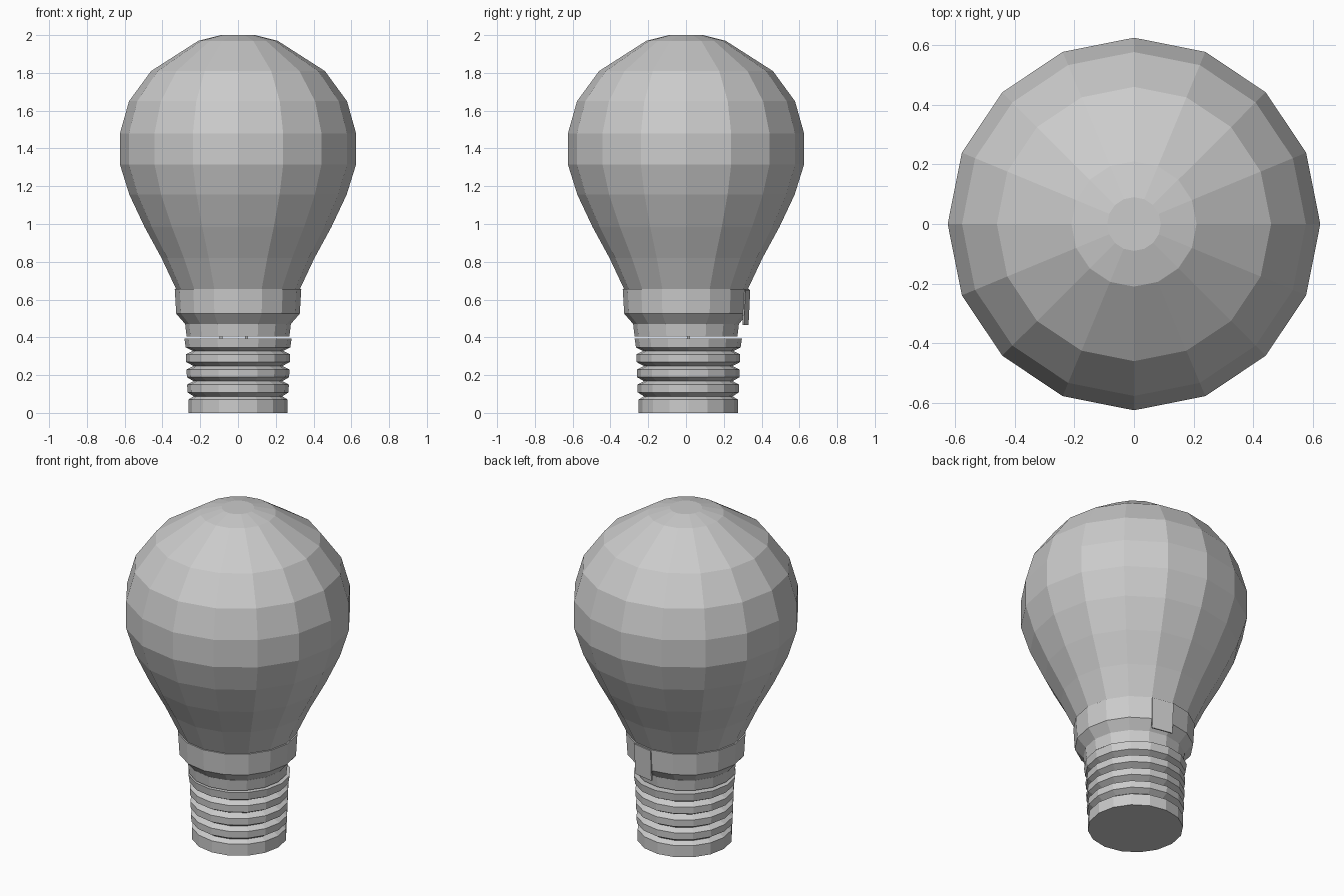
import bpy, bmesh, math

SIDES = 16

cube = bpy.data.objects.get("Cube")
if cube:
    bpy.data.objects.remove(cube, do_unlink=True)

grey = bpy.data.materials.new("plain grey")
grey.use_nodes = True
grey.diffuse_color = (0.6, 0.6, 0.6, 1)
grey.node_tree.nodes["Principled BSDF"].inputs["Base Color"].default_value = grey.diffuse_color


def finish(name, bm):
    bmesh.ops.recalc_face_normals(bm, faces=bm.faces)
    mesh = bpy.data.meshes.new(name)
    bm.to_mesh(mesh)
    bm.free()
    mesh.materials.append(grey)
    obj = bpy.data.objects.new(name, mesh)
    bpy.context.collection.objects.link(obj)
    return obj


def lathe(name, profile, y=0.0):
    """Faceted solid of revolution from (radius, height) pairs, capped at both ends."""
    bm = bmesh.new()
    rings = []
    for r, z in profile:
        rings.append([bm.verts.new((r * math.cos(i * math.tau / SIDES),
                                    y + r * math.sin(i * math.tau / SIDES), z))
                      for i in range(SIDES)])
    for low, high in zip(rings, rings[1:]):
        for i in range(SIDES):
            j = (i + 1) % SIDES
            bm.faces.new((low[i], low[j], high[j], high[i]))
    bm.faces.new(rings[0])
    bm.faces.new(rings[-1])
    return finish(name, bm)


# Glass bulb
lathe("glass_bulb", [(0.325, 0.65), (0.405, 0.82), (0.495, 0.985), (0.575, 1.155),
                     (0.625, 1.315), (0.625, 1.48), (0.577, 1.65), (0.46, 1.81),
                     (0.21, 1.97), (0.09, 2.0)])

# Collar with tapered underside, and the neck below it
lathe("collar", [(0.275, 0.465), (0.327, 0.525), (0.335, 0.655)])
lathe("neck", [(0.272, 0.405), (0.28, 0.47)])

# Screw base: stacked ridges with narrow grooves between them
screw = [(0.263, 0.0), (0.263, 0.07)]
for i in range(3):
    z = 0.088 + i * 0.08
    r = 0.268 + i * 0.003
    screw += [(0.235, z), (r, z + 0.021), (r + 0.001, z + 0.062)]
screw += [(0.24, 0.328), (0.277, 0.347), (0.284, 0.394)]
lathe("screw_base", screw, y=0.012)

# Small pegs joining the base to the neck
for side, x in (("right", -0.09), ("left", 0.045)):
    bm = bmesh.new()
    bmesh.ops.create_cube(bm, size=0.016)
    bmesh.ops.translate(bm, verts=bm.verts, vec=(x, 0.013, 0.4))
    finish("peg_" + side, bm)

# Tab that continues one rear collar facet straight down
bm = bmesh.new()
outer = []
for r, z in ((0.327, 0.465), (0.336, 0.65)):
    outer.append([bm.verts.new((r * math.cos(a), r * math.sin(a), z))
                  for a in (math.radians(67.5), math.radians(90))])
face = bm.faces.new((outer[0][0], outer[0][1], outer[1][1], outer[1][0]))
tab = finish("rear_tab", bm)
solid = tab.modifiers.new("thickness", "SOLIDIFY")
solid.thickness = 0.008
solid.offset = 0
